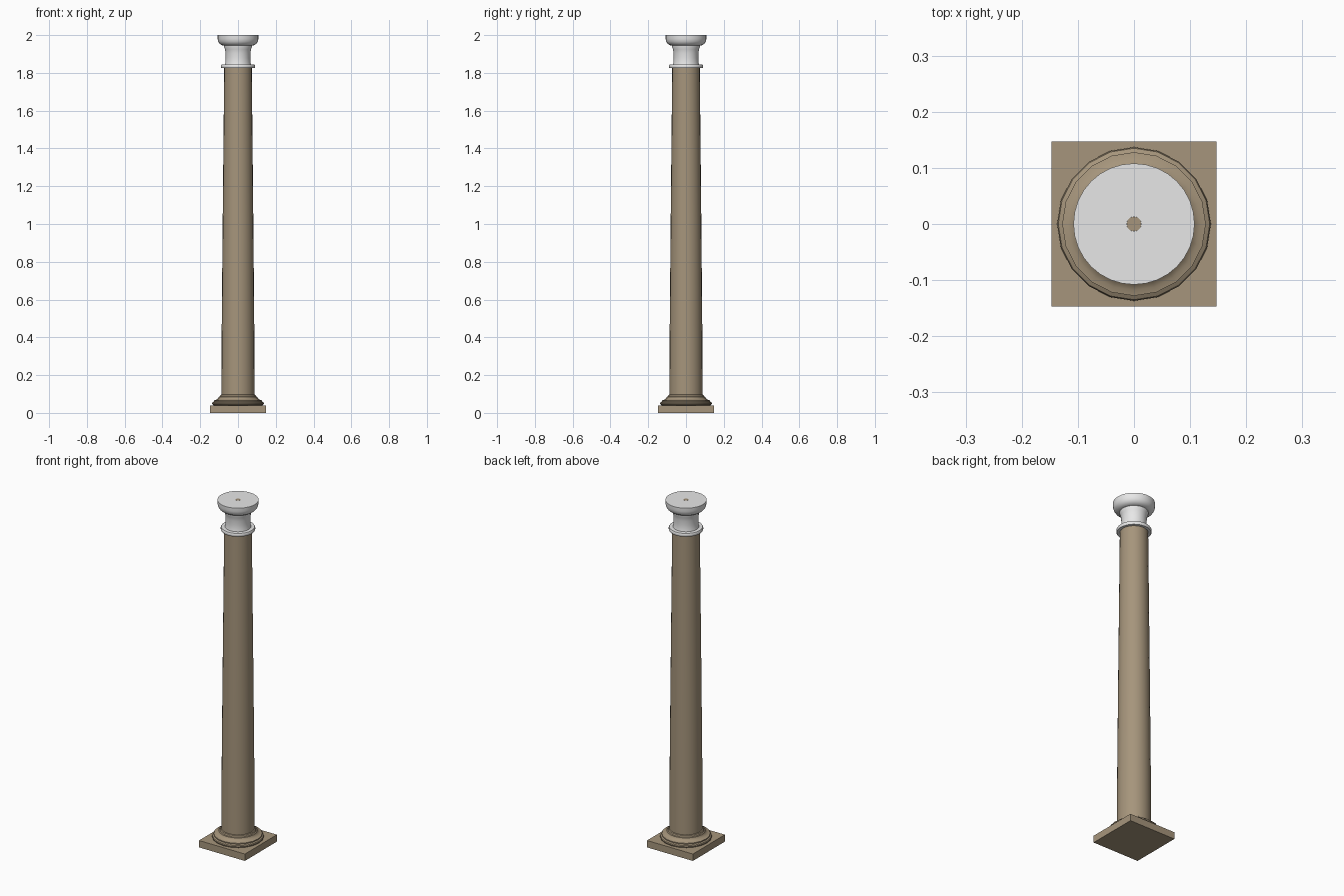
import bpy, bmesh, math

if "Cube" in bpy.data.objects:
    bpy.data.objects.remove(bpy.data.objects["Cube"])


def material(name, rgb):
    m = bpy.data.materials.new(name)
    m.diffuse_color = (*rgb, 1)
    m.use_nodes = True
    m.node_tree.nodes["Principled BSDF"].inputs["Base Color"].default_value = m.diffuse_color
    return m


stone = material("tan_stone", (0.38, 0.30, 0.20))
white = material("pale_plaster", (0.80, 0.80, 0.80))


def finish(bm, name, mat, smooth=True):
    bmesh.ops.recalc_face_normals(bm, faces=bm.faces)
    me = bpy.data.meshes.new(name)
    bm.to_mesh(me)
    bm.free()
    ob = bpy.data.objects.new(name, me)
    bpy.context.collection.objects.link(ob)
    me.materials.append(mat)
    if smooth:
        bpy.ops.object.select_all(action='DESELECT')
        ob.select_set(True)
        bpy.context.view_layer.objects.active = ob
        bpy.ops.object.shade_smooth_by_angle(angle=math.radians(35))
    return ob


def lathe(name, profile, mat, sides, closed=False):
    """Revolve (radius, height) points; cap the ends, or join last to first."""
    bm = bmesh.new()
    rings = [[bm.verts.new((r * math.cos(2 * math.pi * i / sides),
                            r * math.sin(2 * math.pi * i / sides), z))
              for i in range(sides)] for r, z in profile]
    pairs = list(zip(rings, rings[1:]))
    if closed:
        pairs.append((rings[-1], rings[0]))
    else:
        bm.faces.new(rings[0])
        bm.faces.new(rings[-1])
    for a, b in pairs:
        for i in range(sides):
            j = (i + 1) % sides
            bm.faces.new((a[i], a[j], b[j], b[i]))
    return finish(bm, name, mat)


# square plinth
bm = bmesh.new()
bmesh.ops.create_cube(bm, size=1)
for v in bm.verts:
    v.co = (v.co.x * 0.294, v.co.y * 0.294, (v.co.z + 0.5) * 0.04)
finish(bm, "plinth", stone, smooth=False)

# stepped round base moulding
lathe("base_moulding", [
    (0.128, 0.040), (0.135, 0.044), (0.137, 0.050), (0.135, 0.056),
    (0.128, 0.060), (0.128, 0.066), (0.118, 0.068), (0.109, 0.073),
    (0.103, 0.080), (0.102, 0.085), (0.096, 0.087), (0.093, 0.094),
    (0.088, 0.097)], stone, 20)

# tapering shaft
lathe("shaft", [
    (0.088, 0.09), (0.087, 0.36), (0.084, 0.70), (0.081, 1.03),
    (0.077, 1.42), (0.073, 1.83)], stone, 24)

# collar ring under the capital
lathe("collar", [
    (0.070, 1.825), (0.088, 1.825), (0.091, 1.830), (0.091, 1.838),
    (0.088, 1.844), (0.066, 1.845)], white, 32)

# neck flaring upward
lathe("capital_neck", [
    (0.069, 1.843), (0.066, 1.855), (0.065, 1.88), (0.066, 1.905),
    (0.069, 1.925), (0.074, 1.938), (0.074, 1.946)], white, 32)

# bowl-shaped capital with a hole in the top for the pin
lathe("capital_bowl", [
    (0.013, 1.945), (0.074, 1.944), (0.087, 1.947), (0.098, 1.955),
    (0.105, 1.966), (0.108, 1.980), (0.108, 2.0), (0.013, 2.0)],
    white, 32, closed=True)

# pin showing at the centre of the top
lathe("centre_pin", [(0.013, 1.95), (0.013, 2.0)], stone, 16)
